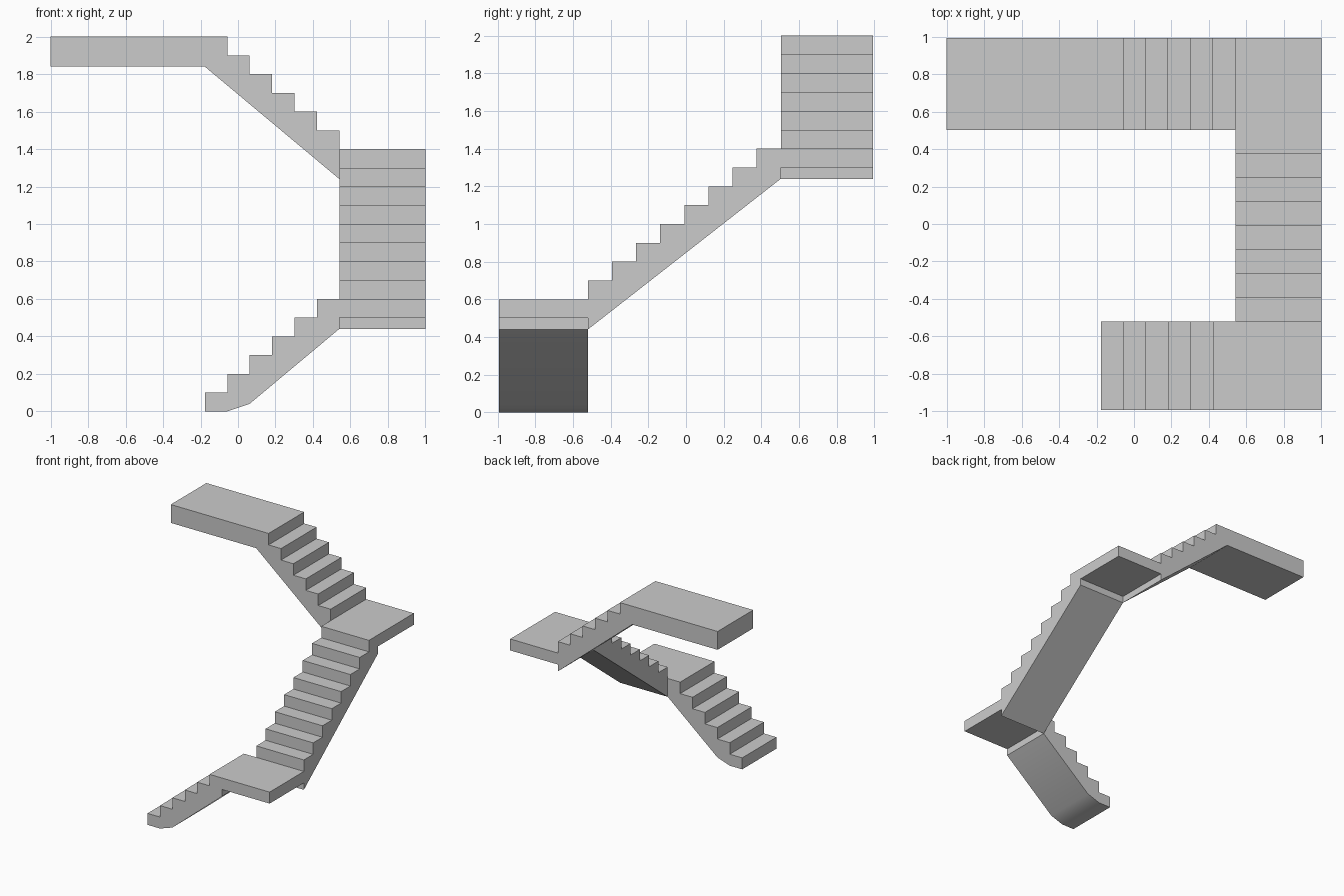
import bpy, bmesh
from math import radians

if "Cube" in bpy.data.objects:
    bpy.data.objects.remove(bpy.data.objects["Cube"])

RISE = 0.1
X0, X1, X2 = -0.177, 0.541, 1.0          # first riser, inner landing edge, outer edge
Y0, Y1, Y2, Y3 = -0.993, -0.521, 0.503, 0.993
GO_X = (X1 - X0) / 6                      # tread depth of the side flights
GO_Y = (Y2 - Y1) / 8                      # tread depth of the middle flight


def steps(start, z, going, count):
    """Zigzag of risers and treads, ending at the nose of the last riser."""
    pts = []
    for i in range(count):
        s = start + going * i
        pts += [(s, z + RISE * i), (s, z + RISE * (i + 1))]
    return pts


def extrude_profile(name, profile, a, b, along_x):
    """Extrude a side profile (run, z) across the stair width a..b."""
    bm = bmesh.new()
    verts = [bm.verts.new((s, a, z) if along_x else (a, s, z)) for s, z in profile]
    face = bm.faces.new(verts)
    new = bmesh.ops.extrude_face_region(bm, geom=[face])["geom"]
    offset = (0, b - a, 0) if along_x else (b - a, 0, 0)
    bmesh.ops.translate(bm, vec=offset,
                        verts=[v for v in new if isinstance(v, bmesh.types.BMVert)])
    bmesh.ops.recalc_face_normals(bm, faces=bm.faces)
    mesh = bpy.data.meshes.new(name)
    bm.to_mesh(mesh)
    bm.free()
    obj = bpy.data.objects.new(name, mesh)
    bpy.context.collection.objects.link(obj)
    return obj


# Lower flight with the first corner landing
lower = steps(X0, 0, GO_X, 6) + [
    (X2, 0.6), (X2, 0.5), (X1, 0.5), (X1, 0.44), (0.062, 0.04), (-0.057, 0)]
lower_obj = extrude_profile("lower_flight_and_landing", lower, Y0, Y1, True)

# Middle flight with the second corner landing
middle = [(Y1, 0.44)] + steps(Y1, 0.6, GO_Y, 8)[1:] + [
    (Y3, 1.4), (Y3, 1.3), (Y2, 1.3), (Y2, 1.24)]
extrude_profile("middle_flight_and_landing", middle, X1, X2, False)

# Upper flight with the long top landing
upper = [(X1, 1.24)] + steps(X1, 1.4, -GO_X, 6)[1:] + [
    (-1.0, 2.0), (-1.0, 1.84), (X0, 1.84)]
extrude_profile("upper_flight_and_top_landing", upper, Y2, Y3, True)

# Soften the curved foot of the lower flight
bpy.context.view_layer.objects.active = lower_obj
lower_obj.select_set(True)
bpy.ops.object.shade_smooth_by_angle(angle=radians(30))
